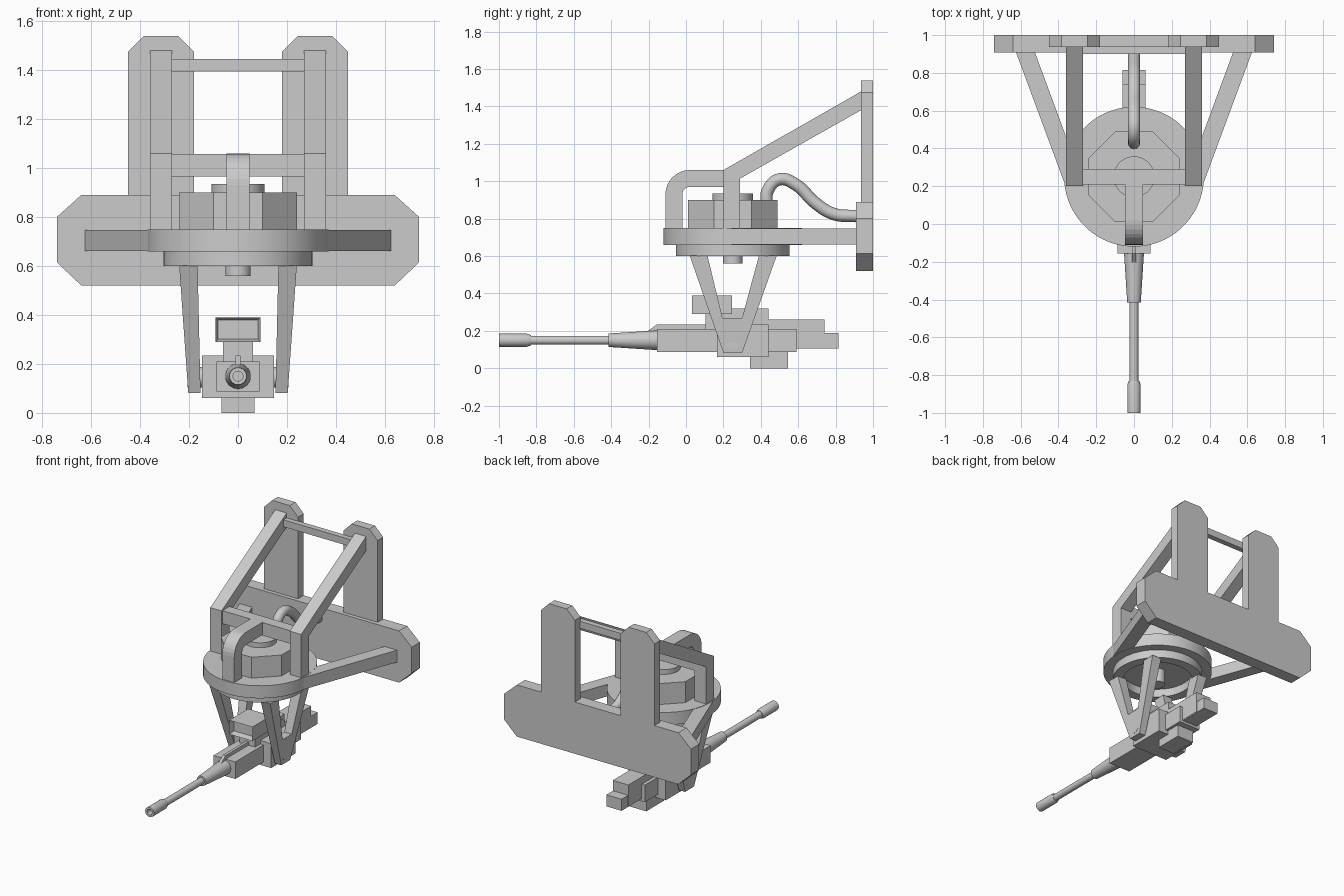
import bpy, bmesh, math
from mathutils import Vector

if "Cube" in bpy.data.objects:
    bpy.data.objects.remove(bpy.data.objects["Cube"])

CY = 0.25   # turntable centre in y
BZ = 0.15   # barrel axis height


def finish(name, bm, smooth=False):
    bmesh.ops.recalc_face_normals(bm, faces=bm.faces)
    me = bpy.data.meshes.new(name)
    bm.to_mesh(me)
    bm.free()
    ob = bpy.data.objects.new(name, me)
    bpy.context.collection.objects.link(ob)
    if smooth:
        bpy.ops.object.select_all(action='DESELECT')
        ob.select_set(True)
        bpy.context.view_layer.objects.active = ob
        bpy.ops.object.shade_smooth_by_angle(angle=math.radians(35))
    return ob


def prism(name, pts, axis, lo, hi):
    """Extrude a 2D outline along an axis; lo/hi may be functions of the point."""
    place = {'x': lambda p, d: (d, p[0], p[1]),
             'y': lambda p, d: (p[0], d, p[1]),
             'z': lambda p, d: (p[0], p[1], d)}[axis]
    at = lambda d, p: d(p) if callable(d) else d
    bm = bmesh.new()
    a = [bm.verts.new(place(p, at(lo, p))) for p in pts]
    b = [bm.verts.new(place(p, at(hi, p))) for p in pts]
    bm.faces.new(a)
    bm.faces.new(b)
    n = len(pts)
    for i in range(n):
        bm.faces.new((a[i], a[(i + 1) % n], b[(i + 1) % n], b[i]))
    return finish(name, bm)


def box(name, x0, x1, y0, y1, z0, z1):
    return prism(name, [(x0, y0), (x1, y0), (x1, y1), (x0, y1)], 'z', z0, z1)


def lathe(name, prof, centre, axis='z', n=48):
    """Spin a closed (radius, height) profile; radius 0 points close on the axis."""
    bm = bmesh.new()
    rings = []
    for r, h in prof:
        ring = []
        for i in range(n if r else 1):
            t = 2 * math.pi * (i + 0.5) / n
            u, v = r * math.cos(t), r * math.sin(t)
            off = {'x': (h, u, v), 'y': (u, h, v), 'z': (u, v, h)}[axis]
            ring.append(bm.verts.new(Vector(centre) + Vector(off)))
        rings.append(ring)
    for a, b in zip(rings, rings[1:]):
        for i in range(n):
            j = (i + 1) % n
            if len(a) == 1:
                bm.faces.new((a[0], b[i], b[j]))
            elif len(b) == 1:
                bm.faces.new((a[i], a[j], b[0]))
            else:
                bm.faces.new((a[i], a[j], b[j], b[i]))
    return finish(name, bm, smooth=n > 8)


def cylinder(name, r, lo, hi, centre, axis='z', n=48):
    return lathe(name, [(0, lo), (r, lo), (r, hi), (0, hi)], centre, axis, n)


# wall plate with clipped corners and its two uprights
prism('wall_plate', [(-.64, .52), (.64, .52), (.74, .615), (.74, .80), (.64, .89),
                     (-.64, .89), (-.74, .80), (-.74, .615)], 'y', .908, 1.0)
for side, s in (('left', -1), ('right', 1)):
    prism(side + '_upright', [(s * x, z) for x, z in
          [(.18, .89), (.45, .89), (.45, 1.475), (.385, 1.54), (.245, 1.54), (.18, 1.475)]],
          'y', .936, 1.0)
    # bent diagonal brace
    prism(side + '_brace', [(.2, .75), (.29, .75), (.29, 1.015), (.936, 1.38),
                            (.936, 1.48), (.2, 1.06)], 'x', s * .27, s * .36)
    # flat arm from turntable to wall
    prism(side + '_arm', [(s * x, y) for x, y in
          [(.362, .2), (.625, .91), (.525, .91), (.27, .22)]], 'z', .662, .748)
    # V shaped gun hanger, wider at the top
    prism(side + '_hanger', [(.02, .602), (.115, .602), (.195, .27), (.3, .27), (.39, .602),
                             (.485, .602), (.3, .082), (.2, .082)], 'x',
          lambda p: s * (.153 + .012 * (p[1] - .08) / .52),
          lambda p: s * (.203 + .037 * (p[1] - .08) / .52))
box('top_crossbar', -.27, .27, .9, .94, 1.395, 1.445)
box('lower_crossbar', -.27, .27, .21, .29, .965, 1.058)

# front hoop
arc = lambda r: [(.02 - r * math.cos(t), .93 + r * math.sin(t))
                 for t in [math.pi / 2 * i / 8 for i in range(9)]]
prism('front_hoop', [(-.11, .74)] + arc(.13) + [(.22, 1.06), (.22, .97)]
      + arc(.04)[::-1] + [(-.02, .74)], 'x', -.047, .047)

# turntable: disc, hollow lower ring, octagonal housing, hub
cylinder('turntable_disc', .37, .66, .75, (0, CY, 0), n=64)
lathe('lower_ring', [(.235, .6), (.305, .6), (.305, .66), (.235, .66), (.235, .6)],
      (0, CY, 0), n=64)
cylinder('octagon_housing', .24 / math.cos(math.pi / 8), .75, .9, (0, CY, 0), n=8)
cylinder('top_hub', .108, .9, .935, (0, CY, 0))
cylinder('bottom_hub', .052, .56, .66, (0, CY, 0))

# cable hose
cu = bpy.data.curves.new('hose', 'CURVE')
cu.dimensions = '3D'
cu.bevel_depth = .033
cu.bevel_resolution = 4
cu.resolution_u = 8
path = [(.43, .88), (.437, .95), (.5, 1.01), (.59, .98), (.69, .885), (.79, .825), (.92, .813)]
sp = cu.splines.new('BEZIER')
sp.bezier_points.add(len(path) - 1)
for bp, (y, z) in zip(sp.bezier_points, path):
    bp.co = (0, y, z)
    bp.handle_left_type = bp.handle_right_type = 'AUTO'
bpy.context.collection.objects.link(bpy.data.objects.new('hose', cu))

# gun body
box('receiver', -.087, .087, -.155, .59, .088, .21)
box('cradle', -.147, .147, .165, .44, .06, .235)
box('sight_base', -.062, .062, .105, .44, .2, .29)
box('feed_cover', -.06, .06, .245, .44, .28, .32)
box('rear_housing', -.062, .062, .43, .74, .11, .262)
box('rear_block', -.06, .06, .58, .815, .105, .188)
box('ammo_box', -.067, .067, .343, .545, 0, .095)
prism('top_rib', [(-.21, .195), (-.155, .235), (.11, .235), (.11, .195)], 'x', -.01, .01)
cylinder('pivot_pin', .042, -.207, .207, (0, CY, .145), 'x', 24)

# sight box with recessed front window
bm = bmesh.new()
bmesh.ops.create_cube(bm, size=1)
for v in bm.verts:
    v.co = (v.co.x * .184, .138 + v.co.y * .214, .34 + v.co.z * .1)
front = min(bm.faces, key=lambda f: f.calc_center_median().y)
bmesh.ops.inset_region(bm, faces=[front], thickness=.016)
bmesh.ops.translate(bm, verts=front.verts, vec=(0, .04, 0))
finish('sight', bm)

# barrel with tapered sleeve and hollow muzzle
lathe('barrel_sleeve', [(0, -.14), (.052, -.14), (.052, -.17), (.036, -.415), (0, -.415)],
      (0, 0, BZ), 'y', 32)
cylinder('barrel', .024, -.86, -.4, (0, 0, BZ), 'y', 32)
lathe('muzzle', [(0, -.83), (.028, -.83), (.035, -.85), (.035, -1), (.02, -1), (.02, -.9),
                 (0, -.9)], (0, 0, BZ), 'y', 32)
